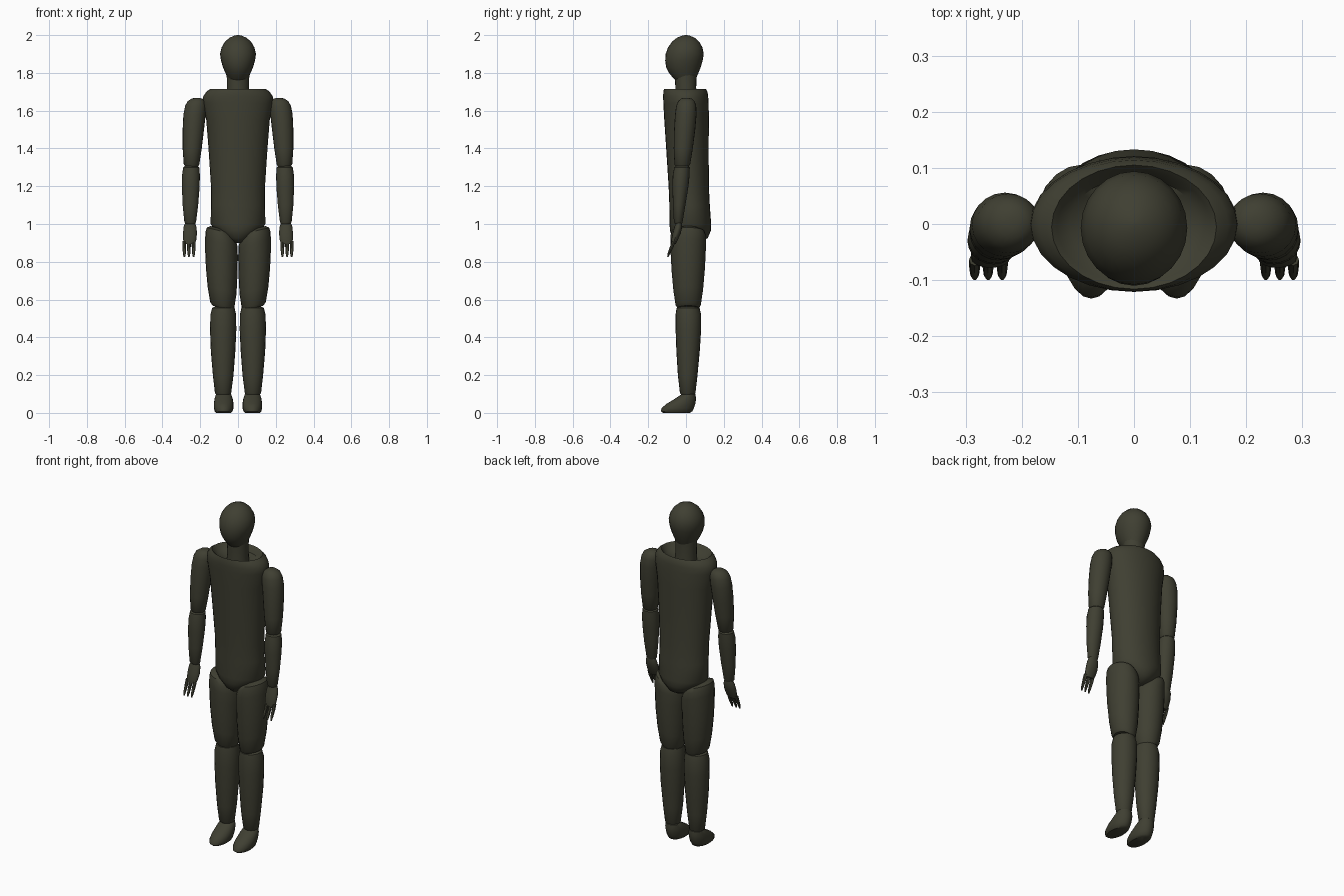
import bpy, bmesh, math

olive = bpy.data.materials.new("dark olive")
olive.diffuse_color = (0.05, 0.05, 0.032, 1)


def loft(name, rings, sides=20, side=1, tilt=0.0):
    """Skin elliptical rings (z, x0, x1, y0, y1); tilt slopes z along x."""
    bm = bmesh.new()
    loops = []
    for z, x0, x1, y0, y1 in rings:
        cx, cy, rx, ry = (x0 + x1) / 2, (y0 + y1) / 2, (x1 - x0) / 2, (y1 - y0) / 2
        loop = []
        for i in range(sides):
            a = 2 * math.pi * i / sides
            dx = rx * math.cos(a)
            loop.append(bm.verts.new((side * (cx + dx), cy + ry * math.sin(a), z + tilt * dx)))
        loops.append(loop)
    for a, b in zip(loops, loops[1:]):
        for i in range(sides):
            j = (i + 1) % sides
            bm.faces.new((a[i], a[j], b[j], b[i]))
    bm.faces.new(loops[0])
    bm.faces.new(loops[-1])
    bmesh.ops.recalc_face_normals(bm, faces=bm.faces)
    mesh = bpy.data.meshes.new(name)
    bm.to_mesh(mesh)
    bm.free()
    mesh.materials.append(olive)
    ob = bpy.data.objects.new(name, mesh)
    bpy.context.collection.objects.link(ob)
    bpy.ops.object.select_all(action='DESELECT')
    ob.select_set(True)
    bpy.context.view_layer.objects.active = ob
    bpy.ops.object.shade_smooth_by_angle(angle=math.radians(40))
    return ob


def sym(rings):
    """Rings centred on x: (z, rx, y0, y1)."""
    return [(z, -rx, rx, y0, y1) for z, rx, y0, y1 in rings]


# Head, egg shaped with a forward jaw
loft("head", sym([
    (1.755, 0.045, -0.05, 0.045), (1.775, 0.055, -0.07, 0.055), (1.80, 0.067, -0.09, 0.066),
    (1.83, 0.08, -0.105, 0.078), (1.865, 0.09, -0.11, 0.088), (1.90, 0.095, -0.108, 0.094),
    (1.935, 0.087, -0.095, 0.087), (1.965, 0.069, -0.074, 0.07), (1.986, 0.045, -0.048, 0.046),
    (1.997, 0.02, -0.021, 0.02), (2.0, 0.004, -0.004, 0.004)]), 24)
loft("neck", sym([(1.64, 0.062, -0.06, 0.06), (1.72, 0.058, -0.056, 0.054),
                  (1.79, 0.06, -0.06, 0.056)]))

# Torso with a sunken collar at the top and a tapered crotch
loft("torso", sym([
    (0.90, 0.025, -0.04, 0.07), (0.925, 0.075, -0.07, 0.115), (0.965, 0.122, -0.085, 0.132),
    (1.0, 0.145, -0.087, 0.133), (1.1, 0.143, -0.088, 0.126), (1.2, 0.143, -0.092, 0.121),
    (1.4, 0.156, -0.105, 0.12), (1.55, 0.168, -0.115, 0.121), (1.64, 0.185, -0.12, 0.12),
    (1.675, 0.184, -0.121, 0.117), (1.70, 0.168, -0.12, 0.114), (1.715, 0.147, -0.116, 0.105),
    (1.705, 0.137, -0.105, 0.096), (1.68, 0.115, -0.085, 0.083), (1.665, 0.05, -0.045, 0.045)]), 28)

for side, label in ((1, "left"), (-1, "right")):
    # Arm
    loft(label + "_upper_arm", [
        (1.30, 0.215, 0.275, -0.05, 0.01), (1.315, 0.205, 0.287, -0.061, 0.022),
        (1.40, 0.192, 0.293, -0.065, 0.036), (1.50, 0.18, 0.293, -0.063, 0.049),
        (1.58, 0.171, 0.289, -0.058, 0.056), (1.625, 0.168, 0.28, -0.052, 0.054),
        (1.65, 0.174, 0.267, -0.042, 0.046), (1.664, 0.19, 0.245, -0.025, 0.03),
        (1.668, 0.208, 0.228, -0.008, 0.012)], side=side)
    loft(label + "_forearm", [
        (1.0, 0.228, 0.275, -0.058, -0.022), (1.01, 0.222, 0.284, -0.064, -0.018),
        (1.10, 0.211, 0.293, -0.069, -0.003), (1.20, 0.203, 0.297, -0.072, 0.013),
        (1.26, 0.202, 0.296, -0.07, 0.019), (1.30, 0.205, 0.29, -0.062, 0.02),
        (1.312, 0.22, 0.275, -0.045, 0.008)], side=side)
    loft(label + "_hand", [
        (0.895, 0.228, 0.285, -0.078, -0.054), (0.915, 0.221, 0.29, -0.078, -0.044),
        (0.95, 0.217, 0.291, -0.071, -0.028), (0.985, 0.22, 0.288, -0.061, -0.02),
        (1.008, 0.228, 0.279, -0.053, -0.022)], 16, side)
    # Curved fingers
    for n, x in enumerate((0.235, 0.26, 0.284)):
        loft(f"{label}_finger_{n + 1}", [
            (0.824, x - 0.004, x + 0.004, -0.1, -0.094), (0.845, x - 0.008, x + 0.008, -0.097, -0.083),
            (0.88, x - 0.01, x + 0.01, -0.085, -0.065), (0.91, x - 0.01, x + 0.01, -0.074, -0.054)],
            8, side)
    # Leg, with the thigh top sloping up to the hip
    loft(label + "_thigh", [
        (0.555, 0.03, 0.135, -0.045, 0.07), (0.57, 0.02, 0.147, -0.055, 0.078),
        (0.65, 0.008, 0.161, -0.067, 0.09), (0.75, 0.003, 0.17, -0.076, 0.099),
        (0.84, 0.001, 0.174, -0.081, 0.104), (0.90, 0.002, 0.174, -0.083, 0.106),
        (0.94, 0.012, 0.172, -0.082, 0.106), (0.965, 0.035, 0.165, -0.074, 0.095),
        (0.98, 0.07, 0.145, -0.04, 0.06)], side=side, tilt=0.25)
    loft(label + "_shin", [
        (0.09, 0.045, 0.11, -0.022, 0.042), (0.105, 0.036, 0.122, -0.032, 0.05),
        (0.20, 0.024, 0.133, -0.043, 0.061), (0.33, 0.014, 0.144, -0.051, 0.073),
        (0.44, 0.009, 0.148, -0.055, 0.08), (0.52, 0.01, 0.146, -0.055, 0.08),
        (0.555, 0.018, 0.137, -0.05, 0.072), (0.565, 0.035, 0.12, -0.035, 0.055)], side=side)
    loft(label + "_foot", [
        (0.0, 0.038, 0.115, -0.122, 0.02), (0.008, 0.029, 0.123, -0.133, 0.033),
        (0.025, 0.024, 0.128, -0.13, 0.042), (0.05, 0.024, 0.128, -0.1, 0.05),
        (0.075, 0.028, 0.124, -0.058, 0.053), (0.098, 0.036, 0.117, -0.024, 0.05),
        (0.11, 0.055, 0.1, -0.005, 0.035)], side=side)
